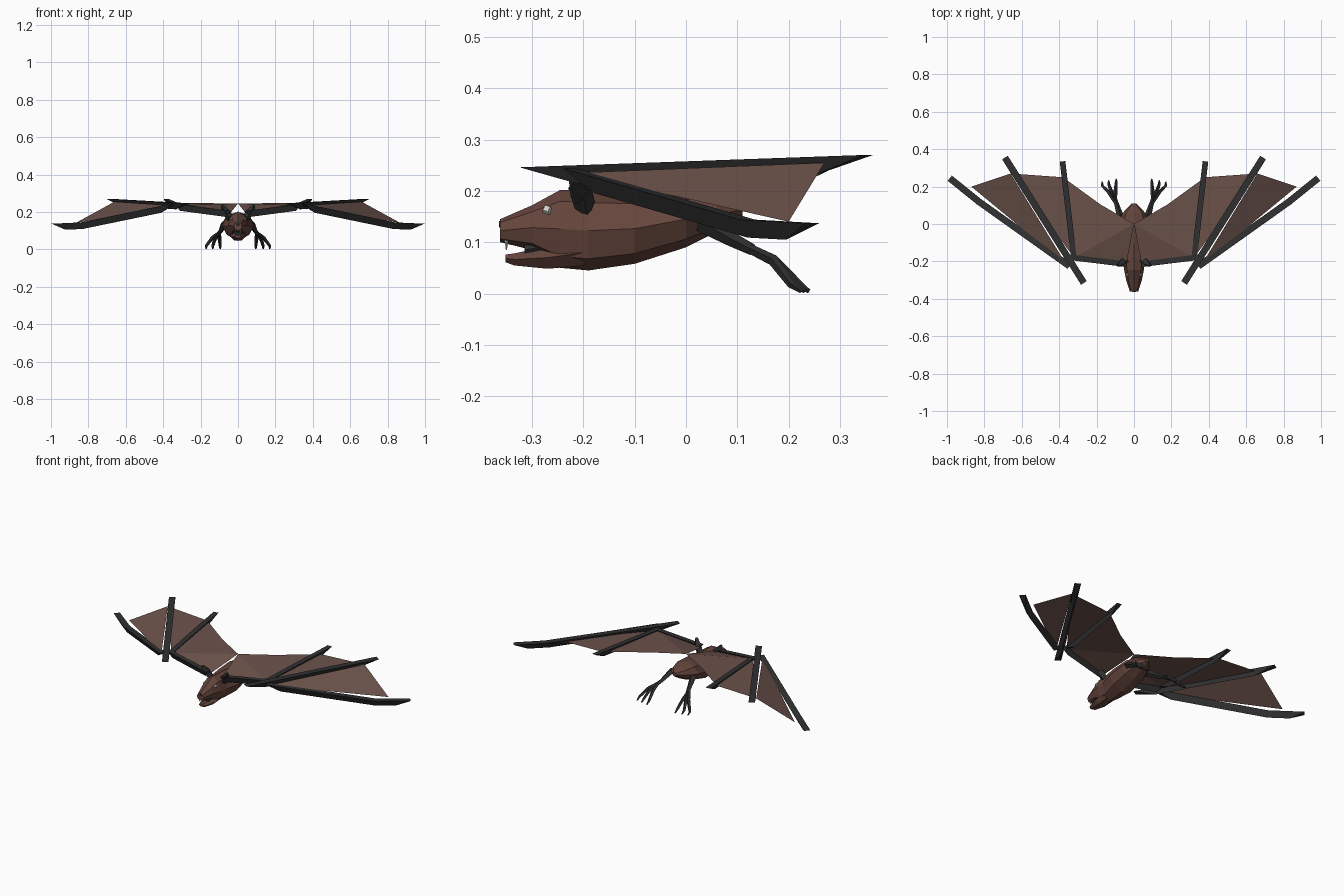
import bpy, math
from mathutils import Vector

if "Cube" in bpy.data.objects:
    bpy.data.objects.remove(bpy.data.objects["Cube"])


def material(name, color):
    m = bpy.data.materials.new(name)
    m.diffuse_color = color
    m.use_nodes = True
    m.node_tree.nodes["Principled BSDF"].inputs["Base Color"].default_value = m.diffuse_color
    return m


FUR = material("fur", (0.13, 0.06, 0.045, 1))
SKIN = material("wing_skin", (0.15, 0.085, 0.07, 0.88))
DARK = material("dark_skin", (0.03, 0.03, 0.032, 1))
PALE = material("pale", (0.65, 0.65, 0.6, 1))


def make(name, verts, faces, mat, mirror=False):
    me = bpy.data.meshes.new(name)
    me.from_pydata([tuple(v) for v in verts], [], faces)
    me.materials.append(mat)
    ob = bpy.data.objects.new(name, me)
    bpy.context.collection.objects.link(ob)
    if mirror:
        ob.modifiers.new("mirror", 'MIRROR')
    return ob


def skin_rings(name, rings, mat, mirror=False):
    n = len(rings[0])
    faces = [(i * n + j, i * n + (j + 1) % n, (i + 1) * n + (j + 1) % n, (i + 1) * n + j)
             for i in range(len(rings) - 1) for j in range(n)]
    faces += [tuple(reversed(range(n))), tuple(range((len(rings) - 1) * n, len(rings) * n))]
    return make(name, [v for r in rings for v in r], faces, mat, mirror)


def loft(name, stations, mat, sides=8):
    # stations: y, half width, bottom z, top z
    rings = []
    for y, w, lo, hi in stations:
        rings.append([(w * math.cos(2 * math.pi * k / sides), y,
                       (lo + hi) / 2 - (hi - lo) / 2 * math.sin(2 * math.pi * k / sides))
                      for k in range(sides)])
    return skin_rings(name, rings, mat)


def wing_bone(name, pts, width, depth, inset=0.08):
    # flat top with a ridge below that stops short of both ends
    pts = [Vector(p) for p in pts]
    rings = []
    for i, p in enumerate(pts):
        t = (pts[min(i + 1, len(pts) - 1)] - pts[max(i - 1, 0)]).normalized()
        side = t.cross(Vector((0, 0, 1))).normalized() * width / 2
        shift = inset if i == 0 else -inset if i == len(pts) - 1 else 0
        rings.append([p - side, p + side, p + t * shift - Vector((0, 0, depth))])
    return skin_rings(name, rings, DARK, True)


def strut(name, pts, radii, mat=DARK, sides=4):
    # tapered limb along a path
    pts = [Vector(p) for p in pts]
    rings = []
    for i, p in enumerate(pts):
        t = (pts[min(i + 1, len(pts) - 1)] - pts[max(i - 1, 0)]).normalized()
        a = t.cross(Vector((1, 0, 0.01))).normalized()
        b = t.cross(a)
        rings.append([p + radii[i] * (a * math.cos(2 * math.pi * k / sides) + b * math.sin(2 * math.pi * k / sides))
                      for k in range(sides)])
    return skin_rings(name, rings, mat, True)


# Body with head and snout
loft("body", [(-0.362, 0.022, 0.10, 0.145), (-0.30, 0.042, 0.085, 0.172),
              (-0.245, 0.053, 0.05, 0.202), (-0.19, 0.06, 0.045, 0.2),
              (-0.10, 0.085, 0.058, 0.195), (0.0, 0.082, 0.09, 0.2),
              (0.06, 0.06, 0.12, 0.19), (0.11, 0.012, 0.15, 0.175)], FUR)
# Lower jaw and dark mouth
loft("lower_jaw", [(-0.352, 0.016, 0.06, 0.077), (-0.335, 0.024, 0.053, 0.08),
                   (-0.27, 0.042, 0.045, 0.095), (-0.2, 0.045, 0.05, 0.11)], FUR, 6)
loft("mouth", [(-0.315, 0.024, 0.07, 0.1), (-0.25, 0.03, 0.07, 0.12)], DARK, 6)

# Nose, fangs, eyes, ears
loft("nose", [(-0.364, 0.009, 0.128, 0.142), (-0.35, 0.013, 0.125, 0.15)], DARK, 6)
strut("fangs", [(0.013, -0.35, 0.112), (0.013, -0.35, 0.085)], [0.005, 0.001], PALE)
strut("eyes", [(0.027, -0.268, 0.158), (0.041, -0.272, 0.166)], [0.015, 0.008], PALE)
strut("ears", [(0.04, -0.195, 0.165), (0.065, -0.205, 0.2), (0.085, -0.222, 0.235)],
      [0.02, 0.022, 0.008])

# Wing membrane in three panels
make("wing_membrane",
     [(0, 0, 0.245), (0.04, -0.21, 0.195), (0.32, -0.18, 0.235), (0.18, 0.105, 0.247),
      (0.38, 0.25, 0.25), (0.66, 0.27, 0.255), (0.36, -0.22, 0.235), (0.87, 0.2, 0.14)],
     [(0, 1, 2), (0, 2, 3), (2, 4, 3), (2, 5, 4), (6, 7, 5)], SKIN, True)

# Wing bones
wing_bone("wing_arm", [(0.04, -0.215, 0.205), (0.34, -0.178, 0.245)], 0.03, 0.035, 0.03)
wing_bone("inner_finger", [(0.322, -0.18, 0.242), (0.382, 0.335, 0.268)], 0.03, 0.035)
wing_bone("middle_finger", [(0.268, -0.315, 0.246), (0.69, 0.355, 0.27)], 0.036, 0.035, 0.12)
wing_bone("outer_finger", [(0.345, -0.225, 0.244), (0.83, 0.12, 0.144), (0.985, 0.245, 0.137)],
          0.036, 0.035)

# Legs and three-toed feet
strut("legs", [(0.07, 0.03, 0.14), (0.088, 0.09, 0.105), (0.1, 0.13, 0.085)],
      [0.02, 0.014, 0.011])
for i, (kx, tx, ty) in enumerate([(0.1, 0.095, 0.24), (0.12, 0.135, 0.232), (0.135, 0.17, 0.225)]):
    strut("toes_%d" % (i + 1), [(0.1, 0.115, 0.092), (kx, 0.17, 0.065), (tx, ty - 0.02, 0.018),
                                (tx, ty, 0.004)], [0.009, 0.011, 0.008, 0.004])
